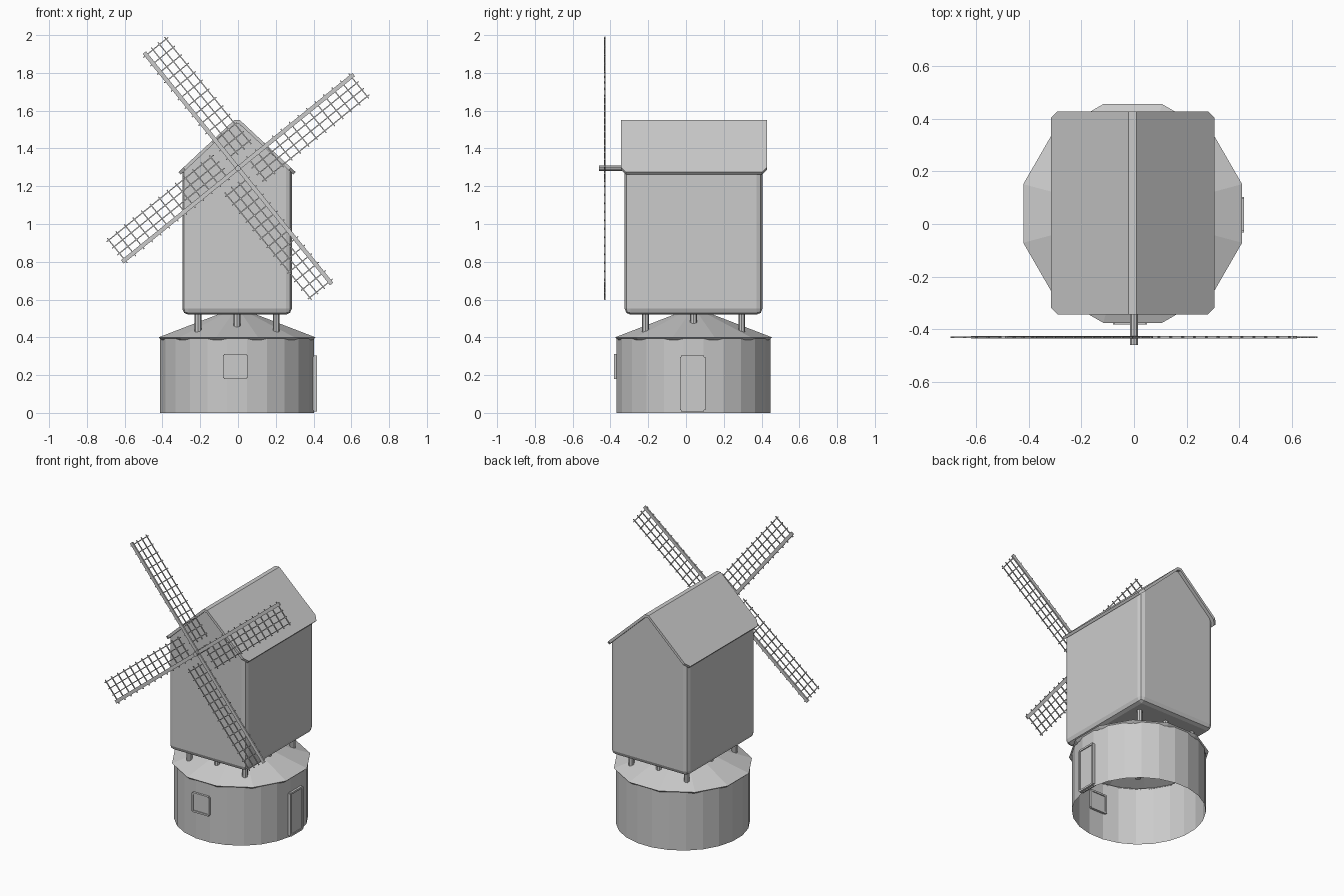
import bpy, bmesh, math
from mathutils import Matrix, Vector

if "Cube" in bpy.data.objects:
    bpy.data.objects.remove(bpy.data.objects["Cube"])

CX, CY = -0.005, 0.04          # axis of the tower
HUB = Vector((0, -0.43, 1.295))


def finish(name, bm):
    bmesh.ops.recalc_face_normals(bm, faces=bm.faces)
    me = bpy.data.meshes.new(name)
    bm.to_mesh(me)
    bm.free()
    ob = bpy.data.objects.new(name, me)
    bpy.context.collection.objects.link(ob)
    return ob


def add_box(bm, center, size, base=Matrix()):
    m = base @ Matrix.Translation(center) @ Matrix.Diagonal((*size, 1))
    bmesh.ops.create_cube(bm, size=1, matrix=m)


def add_cone(bm, sides, r1, r2, z0, z1, caps=False, x=CX, y=CY, turn=0):
    m = Matrix.Translation((x, y, (z0 + z1) / 2)) @ Matrix.Rotation(math.radians(turn), 4, 'Z')
    bmesh.ops.create_cone(bm, cap_ends=caps, segments=sides, radius1=r1, radius2=r2,
                          depth=z1 - z0, matrix=m)


# round base wall, open underneath
bm = bmesh.new()
add_cone(bm, 24, 0.411, 0.411, 0, 0.395, turn=7.5)
finish("base_wall", bm)

# low conical roof with a small eave lip
bm = bmesh.new()
add_cone(bm, 12, 0.43, 0, 0.40, 0.56, turn=15)
add_cone(bm, 12, 0.412, 0.43, 0.385, 0.40, turn=15)
bmesh.ops.remove_doubles(bm, verts=bm.verts, dist=0.0005)
finish("base_roof", bm)


# framed panel in the wall: local x across, y through the wall, z up
def framed_panel(name, width, z0, z1, place):
    bm = bmesh.new()
    zc, h, t = (z0 + z1) / 2, z1 - z0, 0.012
    for s in (-1, 1):
        add_box(bm, (s * (width - t) / 2, 0, zc), (t, 0.03, h - 0.012), place)
        add_box(bm, (0, 0, zc + s * (h - t) / 2), (width - 0.012, 0.03, t), place)
    add_box(bm, (0, 0, zc), (width - t, 0.018, h - t), place)
    finish(name, bm)


framed_panel("window", 0.13, 0.18, 0.312, Matrix.Translation((-0.015, CY - 0.407, 0)))
framed_panel("door", 0.135, 0.008, 0.303,
             Matrix.Translation((CX + 0.407, 0.035, 0)) @ Matrix.Rotation(math.pi / 2, 4, 'Z'))

# short posts carrying the mill body
bm = bmesh.new()
for i in (-1, 0, 1):
    for j in (-1, 0, 1):
        if i or j:
            add_cone(bm, 8, 0.018, 0.018, 0.42, 0.54, True, CX + 0.207 * i, CY + 0.255 * j)
finish("posts", bm)

# mill body: gabled profile with softened corners
bm = bmesh.new()
profile = [(-0.29, 0.52), (0.29, 0.52), (0.29, 1.28), (0, 1.54), (-0.29, 1.28)]
face = bm.faces.new([bm.verts.new((CX + x, CY - 0.365, z)) for x, z in profile])
out = bmesh.ops.extrude_face_region(bm, geom=[face], use_keep_orig=True)
bmesh.ops.translate(bm, vec=(0, 0.73, 0),
                    verts=[v for v in out["geom"] if isinstance(v, bmesh.types.BMVert)])
bmesh.ops.recalc_face_normals(bm, faces=bm.faces)
soft = [e for e in bm.edges if min(v.co.z for v in e.verts) < 0.6
        and max(v.co.z for v in e.verts) < 1.3]
bmesh.ops.bevel(bm, geom=soft, offset=0.032, segments=2, profile=0.5, affect='EDGES')
finish("mill_body", bm)

# pitched roof sheet with clipped corners
bm = bmesh.new()
y0, y1, c = -0.343, 0.428, 0.025


def roof_pt(x, y):
    return bm.verts.new((CX + x, y, 1.55 - 0.932 * max(abs(x) - 0.015, 0)))


ridge = {s: (roof_pt(0.015 * s, y0), roof_pt(0.015 * s, y1)) for s in (-1, 1)}
for s in (-1, 1):
    a, b = ridge[s]
    e = 0.31 * s
    loop = [a, roof_pt(e - c * s, y0), roof_pt(e, y0 + c),
            roof_pt(e, y1 - c), roof_pt(e - c * s, y1), b]
    bm.faces.new(loop)
bm.faces.new((ridge[-1][0], ridge[1][0], ridge[1][1], ridge[-1][1]))
roof = finish("mill_roof", bm)
if roof.data.polygons[0].normal.z < 0:
    roof.data.flip_normals()
mod = roof.modifiers.new("thickness", 'SOLIDIFY')
mod.thickness, mod.offset = 0.018, -1

# wind shaft
bm = bmesh.new()
m = Matrix.Translation((0, -0.385, HUB.z)) @ Matrix.Rotation(math.pi / 2, 4, 'X')
bmesh.ops.create_cone(bm, cap_ends=True, segments=10, radius1=0.015, radius2=0.015,
                      depth=0.15, matrix=m)
finish("wind_shaft", bm)

# four lattice sails: local x along the spar, z across it
for k in range(4):
    bm = bmesh.new()
    place = Matrix.Translation(HUB) @ Matrix.Rotation(-math.radians(39 + 90 * k), 4, 'Y')
    add_box(bm, (0.394, 0, 0), (0.788, 0.01, 0.022), place)
    for v in (-0.045, -0.09, -0.135):
        add_box(bm, (0.42, 0, v), (0.73, 0.005, 0.006), place)
    for n in range(13):
        add_box(bm, (0.075 + n * 0.058, 0, -0.064), (0.006, 0.006, 0.168), place)
    finish("sail_%d" % (k + 1), bm)
